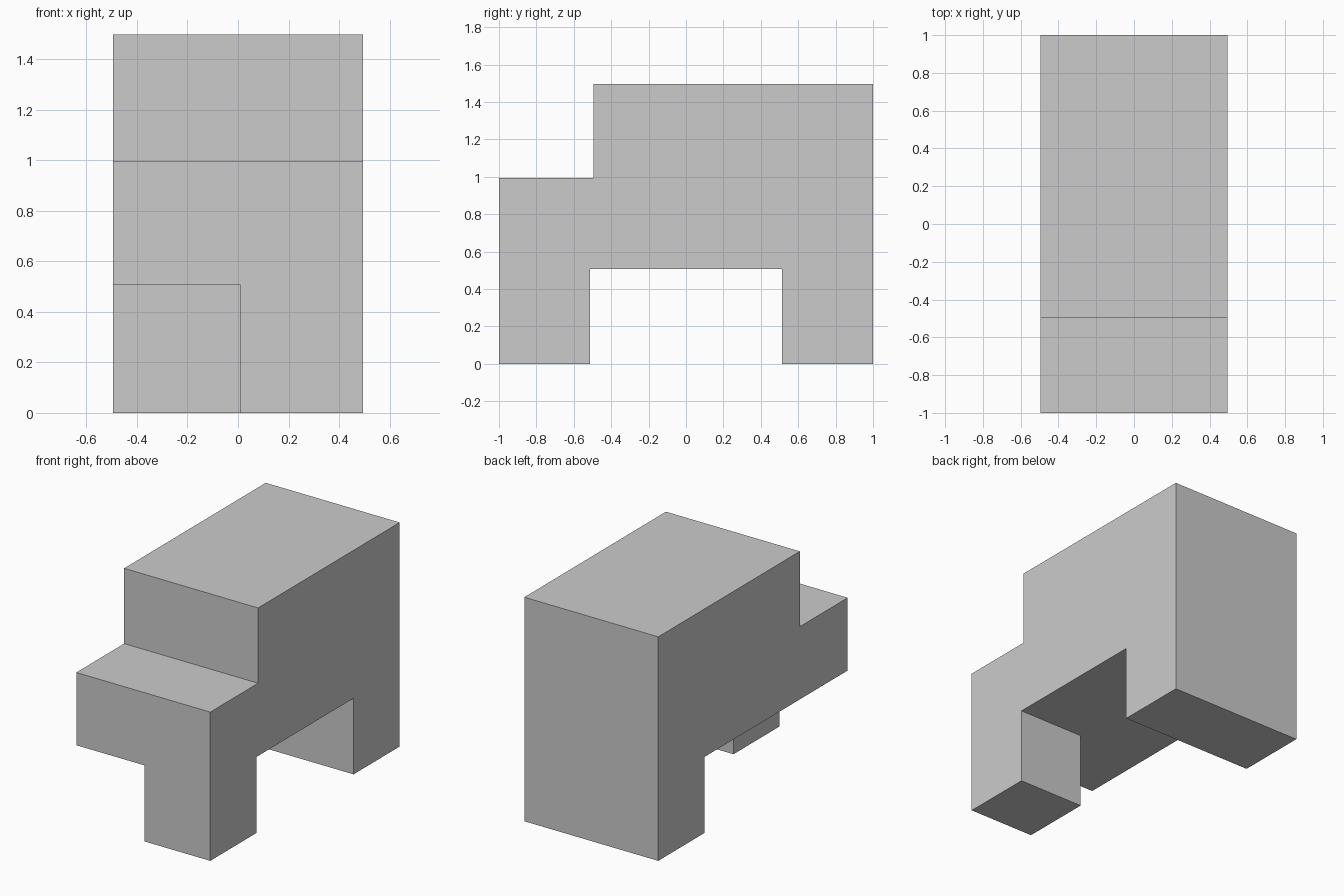
import bpy, bmesh
from mathutils import Vector

if "Cube" in bpy.data.objects:
    bpy.data.objects.remove(bpy.data.objects["Cube"])

HALF_W = 0.495
UNDER = 0.508      # height of the underside
LEG_Y = 0.513      # inner faces of both supports
LEG_X = 0.008      # inner side of the narrow front leg

# Side profile (y, z): stepped top, full-width rear support
profile = [(-1, UNDER), (LEG_Y, UNDER), (LEG_Y, 0), (1, 0),
           (1, 1.497), (-0.495, 1.497), (-0.495, 0.994), (-1, 0.994)]

bm = bmesh.new()
side = bm.faces.new([bm.verts.new((-HALF_W, y, z)) for y, z in profile])
ext = bmesh.ops.extrude_face_region(bm, geom=[side], use_keep_orig=True)
verts = [g for g in ext["geom"] if isinstance(g, bmesh.types.BMVert)]
bmesh.ops.translate(bm, verts=verts, vec=(2 * HALF_W, 0, 0))
bmesh.ops.recalc_face_normals(bm, faces=bm.faces[:])

# Cut the outline of the front leg, then pull it down to the floor
for co, no in (((LEG_X, 0, 0), (1, 0, 0)), ((0, -LEG_Y, 0), (0, 1, 0))):
    bmesh.ops.bisect_plane(bm, geom=bm.verts[:] + bm.edges[:] + bm.faces[:],
                           plane_co=co, plane_no=no)
target = Vector(((LEG_X + HALF_W) / 2, -(1 + LEG_Y) / 2, UNDER))
leg = min(bm.faces, key=lambda f: (f.calc_center_median() - target).length)
ext = bmesh.ops.extrude_discrete_faces(bm, faces=[leg])["faces"]
bmesh.ops.translate(bm, verts=ext[0].verts[:], vec=(0, 0, -UNDER))

# Merge flat regions back into single faces
bmesh.ops.dissolve_limit(bm, angle_limit=0.01, verts=bm.verts[:], edges=bm.edges[:])
bmesh.ops.recalc_face_normals(bm, faces=bm.faces[:])

mesh = bpy.data.meshes.new("stepped_block")
bm.to_mesh(mesh)
bm.free()
bpy.context.collection.objects.link(bpy.data.objects.new("stepped_block", mesh))
